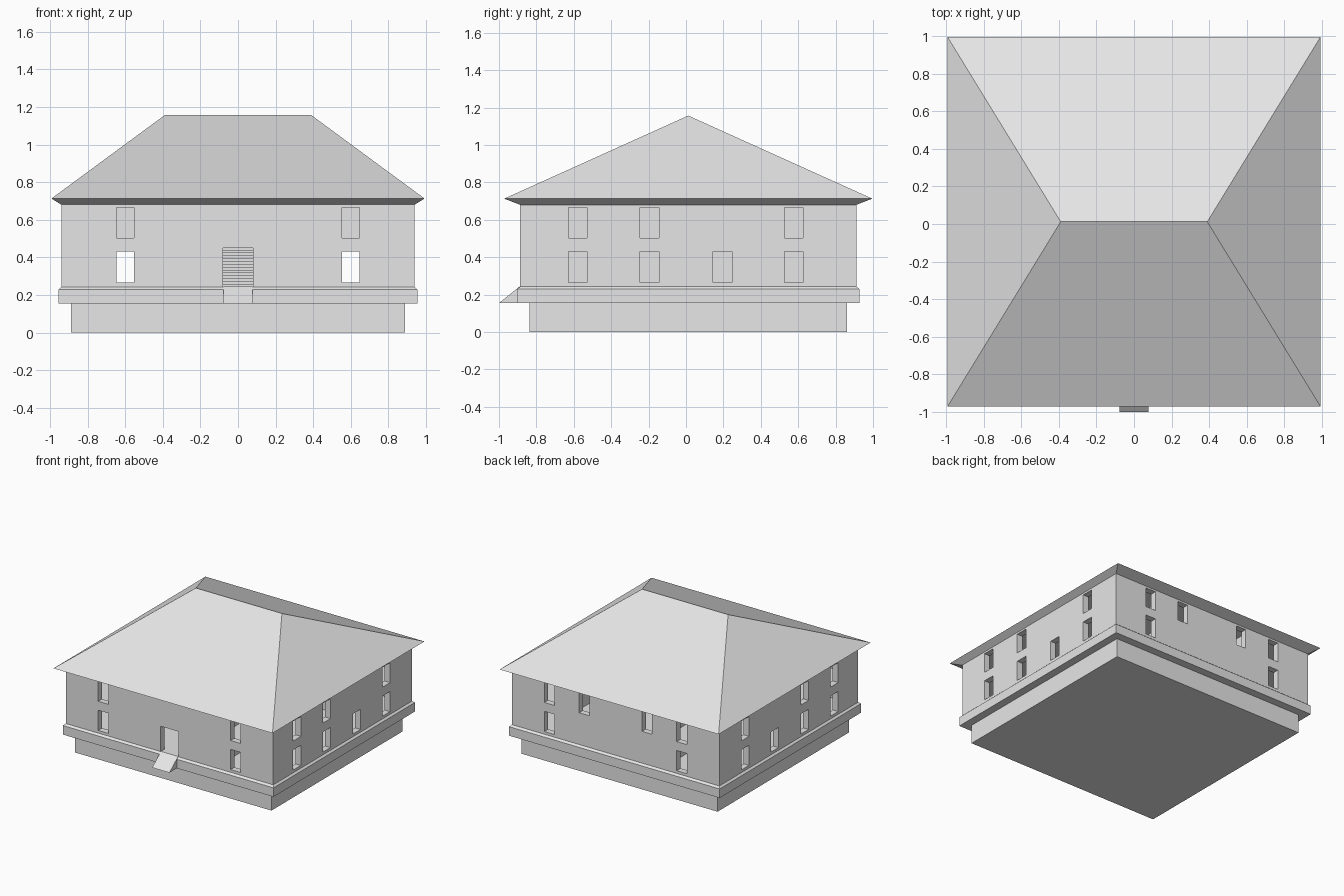
import bpy, bmesh

if "Cube" in bpy.data.objects:
    bpy.data.objects.remove(bpy.data.objects["Cube"])

CY = 0.012                      # the house body sits slightly behind the entry ramp
WX, WY, T = 0.94, 0.899, 0.05   # wall half sizes and thickness


def material(name, v):
    m = bpy.data.materials.new(name)
    m.diffuse_color = (v, v, v, 1)
    m.use_nodes = True
    m.node_tree.nodes["Principled BSDF"].inputs["Base Color"].default_value = m.diffuse_color
    return m


plaster = material("grey_plaster", 0.79)
stone = material("pale_stone", 1.0)


def finish(name, bm, mat):
    bmesh.ops.recalc_face_normals(bm, faces=bm.faces)
    me = bpy.data.meshes.new(name)
    bm.to_mesh(me)
    bm.free()
    ob = bpy.data.objects.new(name, me)
    bpy.context.collection.objects.link(ob)
    me.materials.append(mat)
    return ob


def boxes(name, items, mat):
    """One object from boxes given as (x0, x1, y0, y1, z0, z1)."""
    bm = bmesh.new()
    for x0, x1, y0, y1, z0, z1 in items:
        vs = bmesh.ops.create_cube(bm, size=1)["verts"]
        for v in vs:
            v.co.x = x1 if v.co.x > 0 else x0
            v.co.y = y1 if v.co.y > 0 else y0
            v.co.z = z1 if v.co.z > 0 else z0
    return finish(name, bm, mat)


def centred(hx, hy, z0, z1):
    return (-hx, hx, CY - hy, CY + hy, z0, z1)


def rings(name, levels, mat):
    """Stacked rectangles (half x, half y, z), capped at both ends."""
    bm = bmesh.new()
    loops = [[bm.verts.new((sx * hx, CY + sy * hy, z))
              for sx, sy in ((-1, -1), (1, -1), (1, 1), (-1, 1))]
             for hx, hy, z in levels]
    bm.faces.new(loops[0])
    bm.faces.new(loops[-1])
    for a, b in zip(loops, loops[1:]):
        for i in range(4):
            j = (i + 1) % 4
            bm.faces.new((a[i], a[j], b[j], b[i]))
    bmesh.ops.remove_doubles(bm, verts=bm.verts, dist=1e-4)
    return finish(name, bm, mat)


def cut(ob, cutter):
    mod = ob.modifiers.new("cut", 'BOOLEAN')
    mod.operation, mod.solver, mod.object = 'DIFFERENCE', 'EXACT', cutter
    bpy.context.view_layer.objects.active = ob
    bpy.ops.object.modifier_apply(modifier=mod.name)
    bpy.data.objects.remove(cutter)


# Foundation block and the ledge with its sloped top
boxes("foundation", [centred(0.89, 0.85, 0, 0.155)], stone)
rings("ledge", [(0.955, 0.916, 0.155), (0.955, 0.916, 0.229), (WX, WY, 0.243)], plaster)

# Hollow walls
walls = boxes("walls", [centred(WX, WY, 0.24, 0.68)], plaster)
cut(walls, boxes("room_cutter", [centred(WX - T, WY - T, 0.2, 0.72)], plaster))

# Window and door openings
LOW, HIGH = (0.265, 0.43), (0.503, 0.665)
y_front, y_back = CY - WY, CY + WY
front = (y_front - 0.02, y_front + T + 0.02)
back = (y_back - T - 0.02, y_back + 0.02)
holes = [(-0.08, 0.08, *front, 0.22, 0.45)]
for x in (-0.6, 0.6):
    for z in (LOW, HIGH):
        for wall in (front, back):
            holes.append((x - 0.046, x + 0.046, *wall, *z))
for x in (-0.285, 0.285):
    holes.append((x - 0.046, x + 0.046, *back, *HIGH))
for y in (-0.578, -0.195, 0.195, 0.576):
    for z in (LOW, HIGH):
        if y == 0.195 and z == HIGH:
            continue
        for s in (-1, 1):
            a, b = sorted((s * (WX + 0.02), s * (WX - T - 0.02)))
            holes.append((a, b, y - 0.05, y + 0.05, *z))
cut(walls, boxes("opening_cutter", holes, plaster))

# Inside: upper floor, partitions and staircase
ix, iy = WX - T, WY - T
boxes("upper_floor", [centred(ix, iy, 0.455, 0.485)], plaster)
boxes("lower_partitions", [(s * 0.4 - 0.015, s * 0.4 + 0.015, CY - iy, CY + iy, 0.243, 0.455)
                           for s in (-1, 1)], plaster)
boxes("upper_partition", [(-ix, ix, -0.015, 0.015, 0.485, 0.68)], plaster)
boxes("upper_side_partitions", [(s * 0.4 - 0.015, s * 0.4 + 0.015, CY - iy, CY + iy, 0.485, 0.68)
                                for s in (-1, 1)], plaster)
n = 14
boxes("staircase", [(-0.1, 0.1, -0.3 + i * 0.04, -0.3 + (i + 1) * 0.04,
                     0.243, 0.243 + (i + 1) * 0.212 / n) for i in range(n)], plaster)

# Entry ramp: a side profile pushed across the doorway
bm = bmesh.new()
profile = [(-1, 0.155), (-0.9, 0.155), (-0.85, 0.155), (-0.85, 0.245), (-0.887, 0.245), (-0.905, 0.231)]
face = bm.faces.new([bm.verts.new((-0.078, y, z)) for y, z in profile])
new = bmesh.ops.extrude_face_region(bm, geom=[face])["geom"]
bmesh.ops.translate(bm, vec=(0.156, 0, 0),
                    verts=[g for g in new if isinstance(g, bmesh.types.BMVert)])
finish("entry_ramp", bm, plaster)

# Hipped roof with a slanted soffit
rings("roof", [(WX, WY, 0.68), (0.993, 0.984, 0.713), (0.39, 0, 1.157)], plaster)
